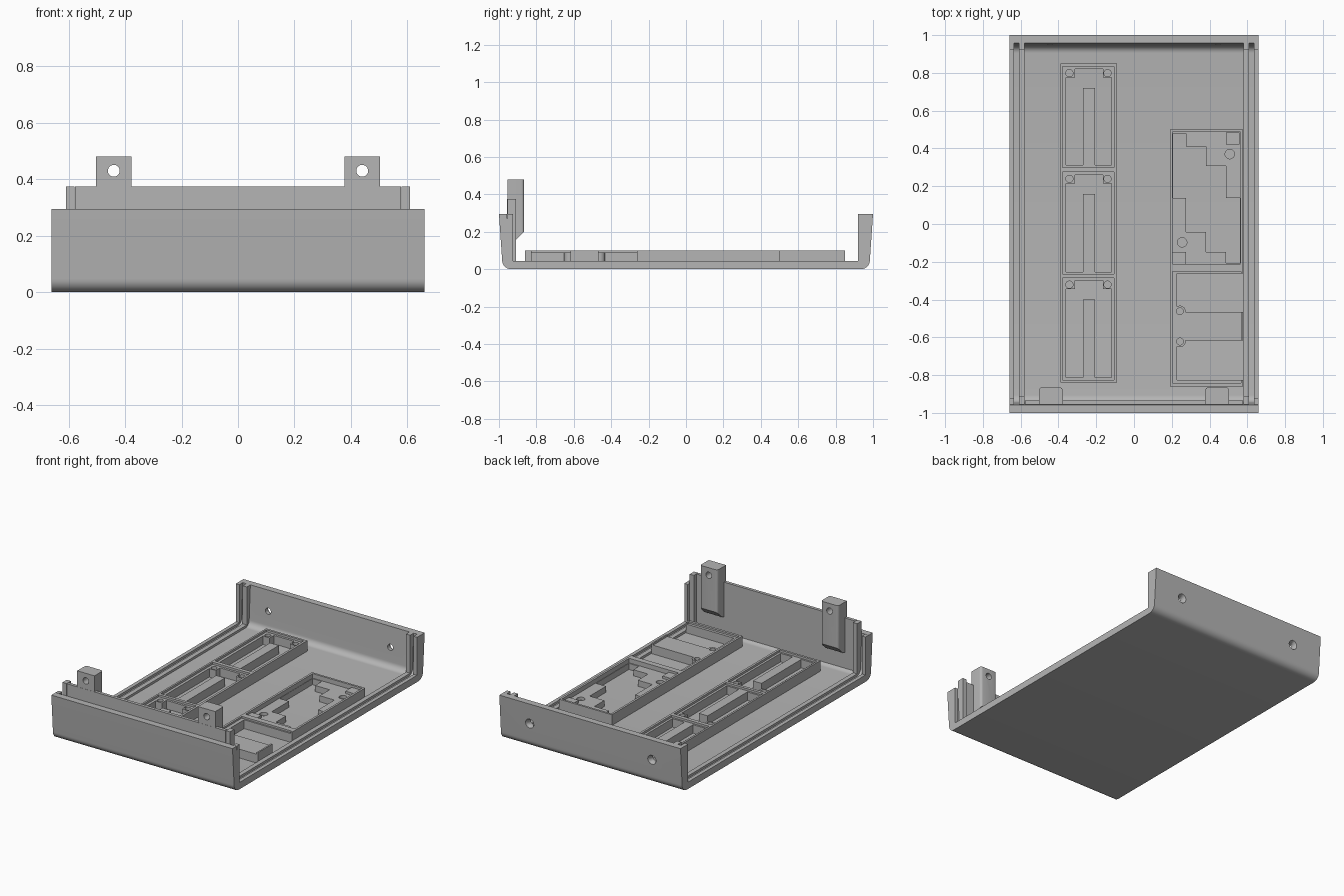
import bpy, bmesh, math
from mathutils import Matrix

cube = bpy.data.objects.get("Cube")
if cube:
    bpy.data.objects.remove(cube, do_unlink=True)

GREY = (0.46, 0.46, 0.46, 1)
plastic = bpy.data.materials.new("grey plastic")
plastic.use_nodes = True
plastic.diffuse_color = GREY
plastic.node_tree.nodes["Principled BSDF"].inputs["Base Color"].default_value = GREY


def add_object(name, bm):
    bmesh.ops.recalc_face_normals(bm, faces=bm.faces)
    mesh = bpy.data.meshes.new(name)
    bm.to_mesh(mesh)
    bm.free()
    mesh.materials.append(plastic)
    obj = bpy.data.objects.new(name, mesh)
    bpy.context.collection.objects.link(obj)
    return obj


def prism(name, points, axis, lo, hi, round_y=None):
    """Extrude (y, z) points along x, or (x, y) points along z."""
    bm = bmesh.new()
    verts = [bm.verts.new((lo, p, q) if axis == "x" else (p, q, lo)) for p, q in points]
    face = bm.faces.new(verts)
    new = bmesh.ops.extrude_face_region(bm, geom=[face])["geom"]
    step = (hi - lo, 0, 0) if axis == "x" else (0, 0, hi - lo)
    bmesh.ops.translate(bm, vec=step, verts=[v for v in new if isinstance(v, bmesh.types.BMVert)])
    if round_y is not None:
        edges = [e for e in bm.edges if all(abs(v.co.y - round_y) < 1e-4 for v in e.verts)
                 and abs(e.verts[0].co.x - e.verts[1].co.x) < 1e-4]
        bmesh.ops.bevel(bm, geom=edges, offset=0.016, segments=4, profile=0.5, affect="EDGES")
    return add_object(name, bm)


def rect(x0, x1, y0, y1):
    return [(x0, y0), (x1, y0), (x1, y1), (x0, y1)]


def cylinder(name, center, r1, r2, depth, along_y=False):
    bm = bmesh.new()
    bmesh.ops.create_cone(bm, cap_ends=True, segments=24, radius1=r1, radius2=r2, depth=depth)
    if along_y:
        bmesh.ops.rotate(bm, matrix=Matrix.Rotation(-math.pi / 2, 3, "X"), verts=bm.verts)
    bmesh.ops.translate(bm, vec=center, verts=bm.verts)
    return add_object(name, bm)


def carve(obj, cutters):
    for cutter in cutters:
        mod = obj.modifiers.new("cut", "BOOLEAN")
        mod.operation, mod.solver, mod.object = "DIFFERENCE", "EXACT", cutter
    bpy.context.view_layer.update()
    result = obj.evaluated_get(bpy.context.evaluated_depsgraph_get())
    mesh = bpy.data.meshes.new_from_object(result)
    obj.modifiers.clear()
    obj.data = mesh
    for cutter in cutters:
        bpy.data.objects.remove(cutter, do_unlink=True)


def smooth(obj):
    bpy.ops.object.select_all(action="DESELECT")
    obj.select_set(True)
    bpy.context.view_layer.objects.active = obj
    bpy.ops.object.shade_smooth_by_angle(angle=math.radians(30))


def arc(cy, cz, r, steps=8):
    """Quarter circle from the +y side down to the bottom."""
    return [(cy + r * math.cos(a), cz - r * math.sin(a))
            for a in (math.pi / 2 * i / steps for i in range(steps + 1))]


FLOOR, RAIL, WALL, RIM = 0.03, 0.045, 0.295, 0.1

# Tray shell: floor with rounded, slightly leaning end walls
outer = [(1.0, WALL)] + arc(0.935, 0.048, 0.048)
inner = [(0.957, WALL)] + arc(0.905, 0.07, 0.04)
half = outer[::-1] + inner
profile = half + [(-y, z) for y, z in reversed(half)]
tray = prism("tray_shell", profile, "x", -0.66, 0.66)
holes = []
for x in (-0.445, 0.445):
    holes.append(cylinder("cutter", (x, 0.97, 0.16), 0.02, 0.02, 0.2, True))
    holes.append(cylinder("cutter", (x, 0.985, 0.16), 0.016, 0.038, 0.04, True))
carve(tray, holes)
smooth(tray)

# Side rails that turn up the end walls and leave a panel groove between them
for side, sign in (("left", 1), ("right", -1)):
    for part, x0, x1, front, top in (("inner", 0.58, 0.61, -0.91, 0.375),
                                     ("outer", 0.635, 0.66, -0.925, WALL)):
        rail = [(-0.955, 0.02), (0.96, 0.02), (0.96, WALL), (0.92, WALL),
                (0.92, RAIL), (front, RAIL), (front, top), (-0.955, top)]
        prism(f"{side}_{part}_rail", rail, "x", *sorted((sign * x0, sign * x1)))

    # Screw tab standing above the front wall
    tab_points = [(-0.955, 0.14), (-0.91, 0.155), (-0.865, 0.2), (-0.865, 0.48), (-0.955, 0.48)]
    tab = prism(f"{side}_screw_tab", tab_points, "x", *sorted((sign * 0.377, sign * 0.503)), round_y=-0.865)
    carve(tab, [cylinder("cutter", (sign * 0.44, -0.91, 0.43), 0.021, 0.021, 0.2, True)])
    smooth(tab)

# Lip along the front wall
prism("front_lip", rect(-0.577, 0.577, -0.956, -0.935), "z", 0.04, 0.375)

# Row of three slotted bays
bays = prism("slotted_bays", rect(-0.39, -0.09, -0.84, 0.85), "z", 0.02, RIM)
cuts = []
for b, t in ((0.3, 0.835), (-0.265, 0.275), (-0.825, -0.285)):
    cuts.append(prism("cutter", rect(-0.378, -0.105, b, t), "z", 0.086, 0.2))
    lo, hi, notch, slot = b + 0.012, t - 0.015, t - 0.06, t - 0.115
    left_u = [(-0.27, lo), (-0.27, slot), (-0.207, slot), (-0.207, lo), (-0.12, lo), (-0.12, notch),
              (-0.165, notch), (-0.165, hi), (-0.312, hi), (-0.312, notch), (-0.36, notch), (-0.36, lo)]
    cuts.append(prism("cutter", left_u, "z", 0.0, 0.15))
    for x in (-0.342, -0.14):
        cuts.append(cylinder("cutter", (x, t - 0.036, 0.1), 0.019, 0.019, 0.1))
carve(bays, cuts)

# Board bay with a stepped pocket between two screw pads
board = prism("board_bay", rect(0.19, 0.577, -0.25, 0.5), "z", 0.02, RIM)
stairs = [(0.206, 0.48), (0.206, 0.137), (0.275, 0.137), (0.275, -0.042), (0.38, -0.042),
          (0.38, -0.148), (0.487, -0.148), (0.487, -0.206), (0.56, -0.206), (0.56, 0.137),
          (0.487, 0.137), (0.487, 0.307), (0.38, 0.307), (0.38, 0.41), (0.275, 0.41), (0.275, 0.48)]
carve(board, [
    prism("cutter", rect(0.204, 0.563, -0.213, 0.486), "z", 0.07, 0.2),
    prism("cutter", stairs, "z", 0.0, 0.15),
    cylinder("cutter", (0.507, 0.37, 0.1), 0.025, 0.025, 0.1),
    cylinder("cutter", (0.255, -0.097, 0.1), 0.025, 0.025, 0.1)])
for name, x, y in (("left_board_stop", 0.488, 0.42), ("right_board_stop", 0.204, -0.212)):
    prism(name, rect(x, x + 0.07, y, y + 0.065), "z", 0.06, 0.086)

# Double bay, open toward the left side, with screw bosses beside its middle block
double = prism("double_bay", rect(0.19, 0.577, -0.86, -0.25), "z", 0.02, RIM)
carve(double, [
    prism("cutter", rect(0.204, 0.567, -0.843, -0.251), "z", 0.088, 0.2),
    prism("cutter", rect(0.228, 0.7, -0.467, -0.262), "z", 0.0, 0.15),
    prism("cutter", rect(0.228, 0.7, -0.825, -0.618), "z", 0.0, 0.15),
    cylinder("cutter", (0.243, -0.462, 0.1), 0.018, 0.018, 0.1),
    cylinder("cutter", (0.243, -0.622, 0.1), 0.018, 0.018, 0.1)])
for name, y in (("back_boss", -0.462), ("front_boss", -0.622)):
    boss = cylinder(name, (0.243, y, 0.054), 0.03, 0.03, 0.068)
    carve(boss, [cylinder("cutter", (0.243, y, 0.1), 0.018, 0.018, 0.1)])
    smooth(boss)
